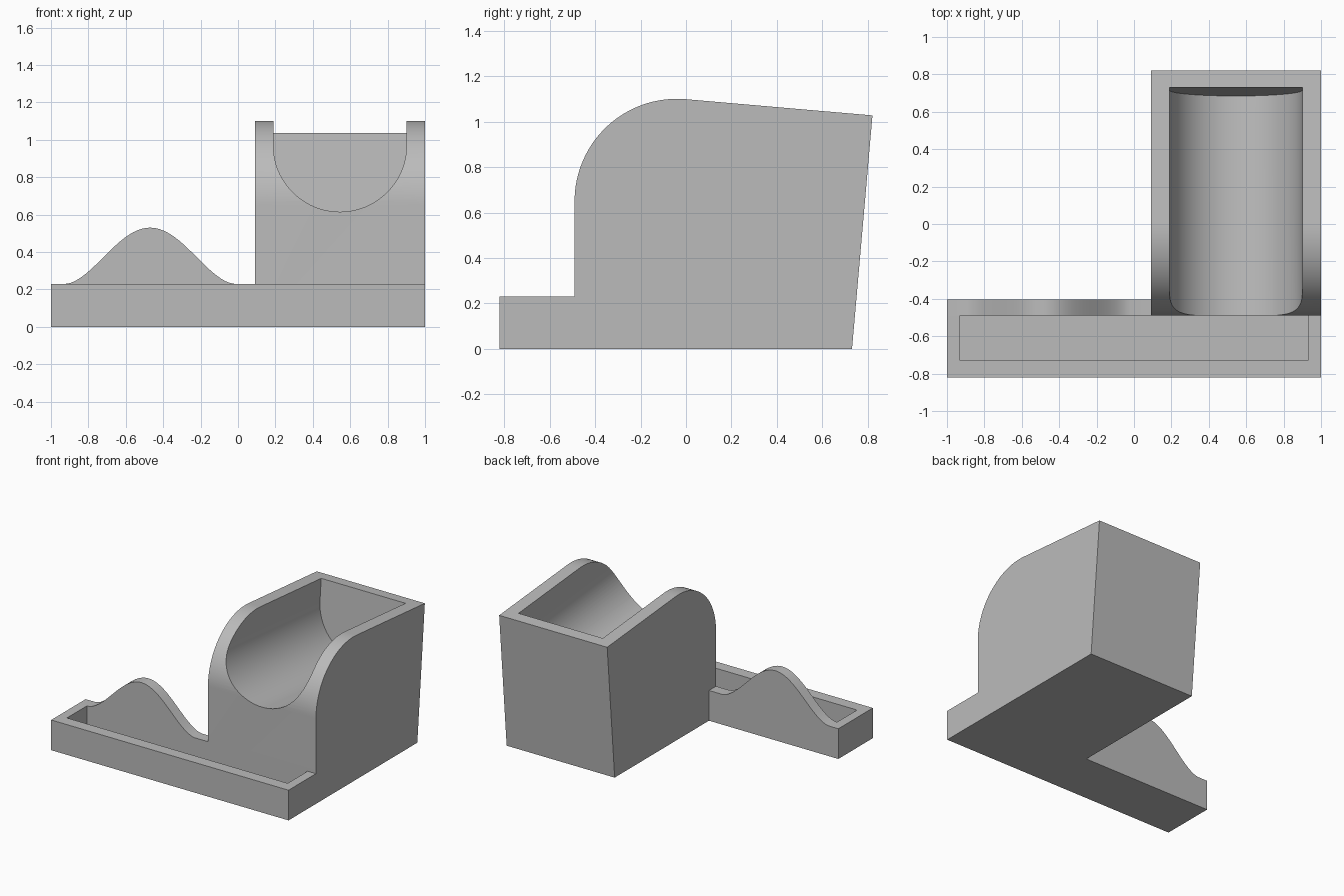
import bpy, bmesh
from math import sin, cos, pi, radians

cube = bpy.data.objects.get("Cube")
if cube:
    bpy.data.objects.remove(cube, do_unlink=True)

grey = bpy.data.materials.new("plain grey")
grey.use_nodes = True
colour = (0.5, 0.5, 0.5, 1)
grey.diffuse_color = colour
grey.node_tree.nodes["Principled BSDF"].inputs["Base Color"].default_value = colour


def prism(name, outline, axis, low, high):
    """Extrude a closed 2D outline along the x or y axis."""
    bm = bmesh.new()
    place = (lambda a, b, d: (d, a, b)) if axis == "x" else (lambda a, b, d: (a, d, b))
    ends = [[bm.verts.new(place(a, b, d)) for a, b in outline] for d in (low, high)]
    bm.faces.new(ends[0])
    bm.faces.new(ends[1][::-1])
    for i in range(len(outline)):
        j = (i + 1) % len(outline)
        bm.faces.new((ends[0][i], ends[1][i], ends[1][j], ends[0][j]))
    bmesh.ops.recalc_face_normals(bm, faces=bm.faces)
    mesh = bpy.data.meshes.new(name)
    bm.to_mesh(mesh)
    bm.free()
    mesh.materials.append(grey)
    obj = bpy.data.objects.new(name, mesh)
    bpy.context.collection.objects.link(obj)
    return obj


def activate(obj):
    bpy.ops.object.select_all(action="DESELECT")
    obj.select_set(True)
    bpy.context.view_layer.objects.active = obj


def carve(obj, cutter):
    mod = obj.modifiers.new("carve", "BOOLEAN")
    mod.operation = "DIFFERENCE"
    mod.solver = "EXACT"
    mod.object = cutter
    activate(obj)
    bpy.ops.object.modifier_apply(modifier=mod.name)
    bpy.data.objects.remove(cutter, do_unlink=True)


def rectangle(a0, a1, b0, b1):
    return [(a0, b0), (a1, b0), (a1, b1), (a0, b1)]


tilt = radians(5)
seam = -0.49      # plane where the tray meets the holder
rim = 0.23        # tray height

# Shallow tray, open towards the holder
tray = prism("tray", rectangle(-1, 1, 0, rim), "y", -0.82, seam)
carve(tray, prism("recess_cutter", rectangle(-0.93, 0.93, 0.08, 0.5), "y", -0.73, -0.3))

# Back wall of the tray with a bell-shaped crest
steps = 40
wave = []
for i in range(steps + 1):
    t = -1 + 2 * i / steps
    lift = max(0, (1 + cos(pi * t)) / 2) ** 0.85
    wave.append((-0.47 + 0.45 * t, rim + 0.3 * lift))
wall_outline = [(0.09, 0), (-1, 0), (-1, rim)] + wave + [(0.09, rim)]
wall = prism("back_wall", wall_outline, "y", seam, -0.405)

# Holder block with rounded front shoulder and leaning back
radius = 0.45
arc = []
for i in range(33):
    a = pi - (pi / 2 + tilt) * i / 32
    arc.append((seam + radius + radius * cos(a), 0.65 + radius * sin(a)))
holder = prism("holder", [(0.73, 0), (seam, 0)] + arc + [(0.82, 1.027)], "x", 0.09, 1)

# Tilted U-shaped trough, closed at the back
r = 0.355
trough = [(0.545 + r * cos(pi + pi * i / 48), -0.169 + r * sin(pi + pi * i / 48))
          for i in range(49)]
trough += [(0.545 + r, 0.5), (0.545 - r, 0.5)]
cutter = prism("trough_cutter", trough, "y", -1.6, 0)
cutter.location = (0, 0.73, 1.034)
cutter.rotation_euler.x = -tilt
bpy.context.view_layer.update()
carve(holder, cutter)

# Smooth the curved surfaces, keep the edges crisp
for obj in (wall, holder):
    activate(obj)
    bpy.ops.object.shade_smooth_by_angle(angle=radians(25))
